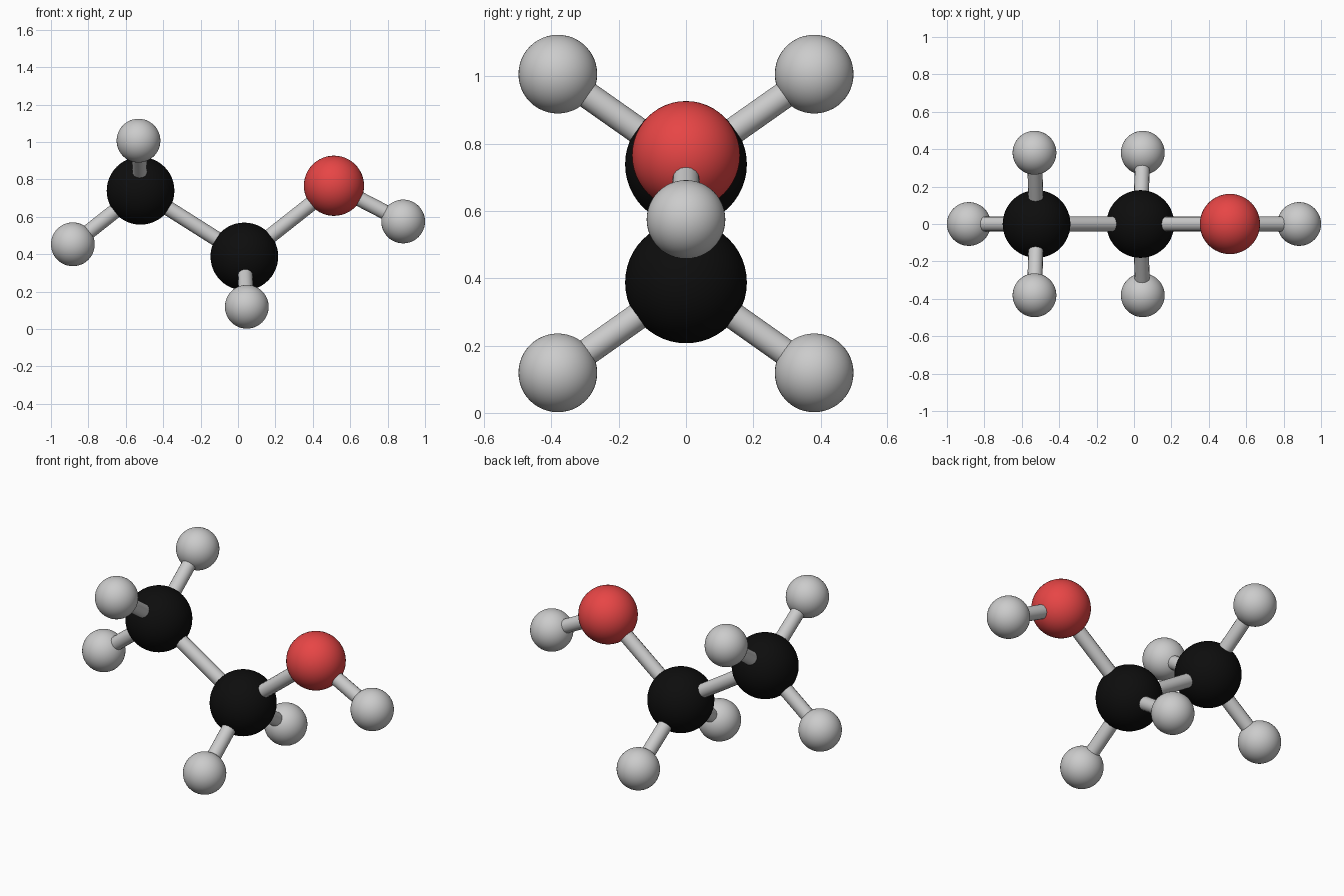
import bpy
from mathutils import Vector

if "Cube" in bpy.data.objects:
    bpy.data.objects.remove(bpy.data.objects["Cube"])


def material(name, color):
    m = bpy.data.materials.new(name)
    m.diffuse_color = color
    m.use_nodes = True
    m.node_tree.nodes["Principled BSDF"].inputs["Base Color"].default_value = m.diffuse_color
    return m


black = material("black", (0.004, 0.004, 0.004, 1))
red = material("red", (0.8, 0.06, 0.06, 1))

BOND_RADIUS = 0.04
STYLE = {"carbon": (0.181, black), "oxygen": (0.161, red), "hydrogen": (0.117, None)}


def atom(kind, name, pos):
    radius, mat = STYLE[kind]
    bpy.ops.mesh.primitive_uv_sphere_add(segments=48, ring_count=24, radius=radius, location=pos)
    ob = bpy.context.object
    ob.name = name
    bpy.ops.object.shade_smooth()
    if mat:
        ob.data.materials.append(mat)
    return Vector(pos)


def bond(name, a, b):
    d = b - a
    bpy.ops.mesh.primitive_cylinder_add(vertices=16, radius=BOND_RADIUS, depth=d.length, location=(a + b) / 2)
    ob = bpy.context.object
    ob.name = name
    ob.rotation_euler = d.to_track_quat("Z", "Y").to_euler()
    bpy.ops.object.shade_smooth_by_angle()


# Zigzag backbone in the XZ plane
end_carbon = atom("carbon", "end_carbon", (-0.521, 0, 0.739))
mid_carbon = atom("carbon", "middle_carbon", (0.034, 0, 0.388))
oxygen = atom("oxygen", "oxygen", (0.513, 0, 0.766))
bond("carbon_bond", end_carbon, mid_carbon)
bond("oxygen_bond", mid_carbon, oxygen)

# Hydrogens at both ends of the chain
for label, parent, pos in (("left", end_carbon, (-0.883, 0, 0.453)),
                           ("right", oxygen, (0.883, 0, 0.575))):
    bond(f"{label}_hydrogen_bond", parent, atom("hydrogen", f"{label}_hydrogen", pos))

# Mirrored hydrogen pairs on the carbons
for label, parent, x, z in (("upper", end_carbon, -0.532, 1.007),
                            ("lower", mid_carbon, 0.047, 0.119)):
    for side, s in (("front", -1), ("back", 1)):
        h = atom("hydrogen", f"{label}_{side}_hydrogen", (x, s * 0.381, z))
        bond(f"{label}_{side}_hydrogen_bond", parent, h)
